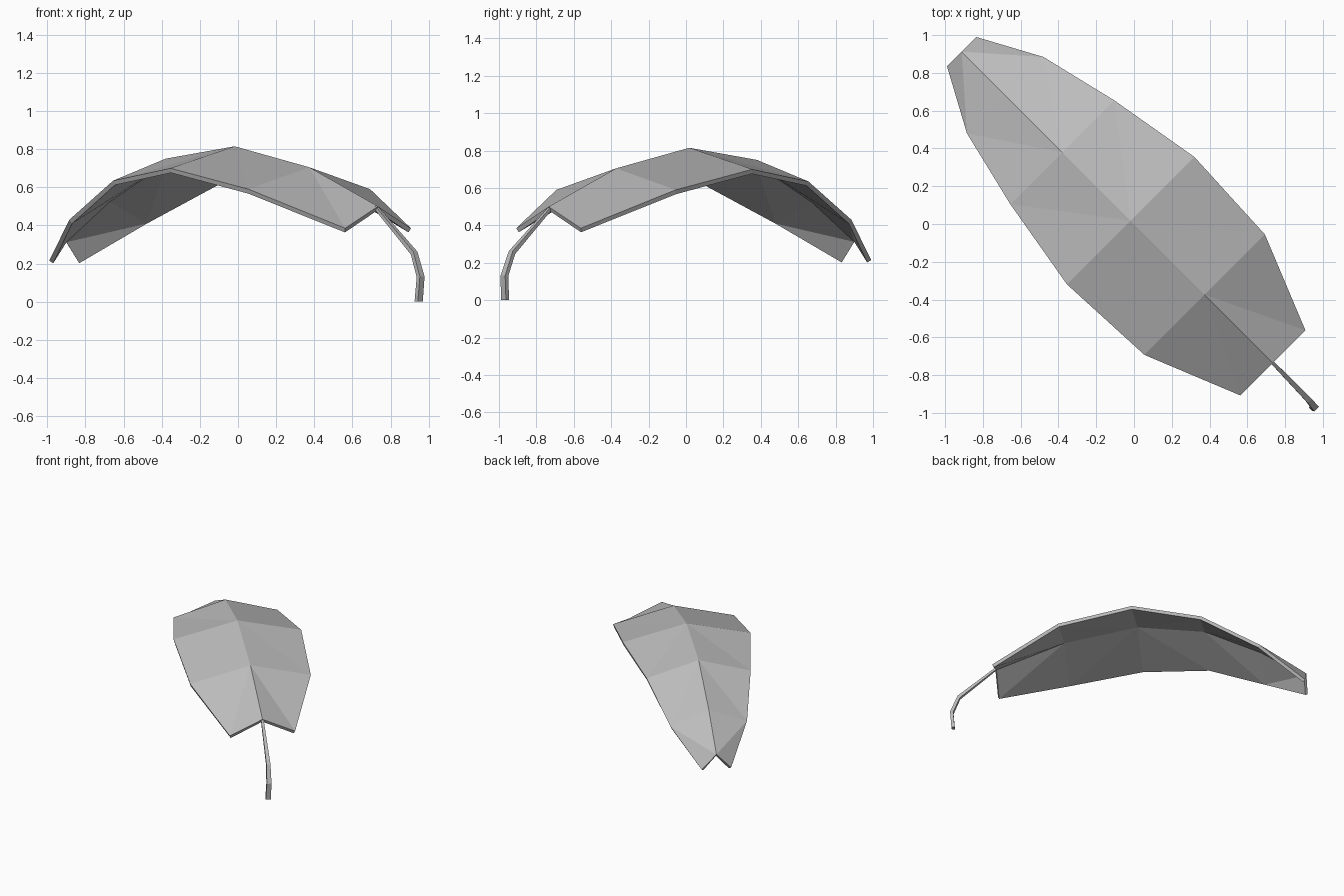
import bpy, bmesh
from math import sqrt
from mathutils import Vector

if "Cube" in bpy.data.objects:
    bpy.data.objects.remove(bpy.data.objects["Cube"])

grey = bpy.data.materials.new("leaf_grey")
grey.use_nodes = True
COLOUR = (0.5, 0.5, 0.5, 1)
grey.diffuse_color = COLOUR
grey.node_tree.nodes["Principled BSDF"].inputs["Base Color"].default_value = COLOUR

ALONG = Vector((1, -1, 0)) / sqrt(2)    # tip to stem
ACROSS = Vector((1, 1, 0)) / sqrt(2)
UP = Vector((0, 0, 1))


def place(u, v, z):
    return ALONG * u + ACROSS * v + UP * z


def make_object(name, bm):
    bmesh.ops.recalc_face_normals(bm, faces=bm.faces)
    mesh = bpy.data.meshes.new(name)
    bm.to_mesh(mesh)
    bm.free()
    mesh.materials.append(grey)
    ob = bpy.data.objects.new(name, mesh)
    bpy.context.collection.objects.link(ob)
    return ob


# Leaf blade: position along the midrib, half width, midrib height
STATIONS = [(-1.29, 0.11, 0.33), (-0.965, 0.286, 0.545), (-0.537, 0.389, 0.75),
            (-0.025, 0.477, 0.815), (0.529, 0.451, 0.705), (1.039, 0.244, 0.5)]
DROP = 0.115
RIB_FIRST = (True, False, False, True, True)   # which way each panel is folded

bm = bmesh.new()
rib = [bm.verts.new(place(u, 0, z)) for u, w, z in STATIONS]
for side in (1, -1):
    edge = [bm.verts.new(place(u, side * w, z - DROP)) for u, w, z in STATIONS]
    for i, rib_first in enumerate(RIB_FIRST):
        a, b, c, d = rib[i], rib[i + 1], edge[i + 1], edge[i]
        tris = [(a, b, c), (a, c, d)] if rib_first else [(a, b, d), (b, c, d)]
        for t in tris:
            bm.faces.new(t if side > 0 else t[::-1])
bmesh.ops.recalc_face_normals(bm, faces=bm.faces)
bm.normal_update()
if sum(f.normal.z for f in bm.faces) < 0:
    bmesh.ops.reverse_faces(bm, faces=bm.faces)
mesh = bpy.data.meshes.new("leaf_blade")
bm.to_mesh(mesh)
bm.free()
mesh.materials.append(grey)
blade = bpy.data.objects.new("leaf_blade", mesh)
bpy.context.collection.objects.link(blade)
thick = blade.modifiers.new("thickness", "SOLIDIFY")
thick.thickness = 0.025
thick.offset = -1

# Stem: rectangular section swept down a bent path (u, z, width, depth)
PATH = [(1.02, 0.497, 0.018, 0.016), (1.311, 0.255, 0.03, 0.024),
        (1.364, 0.13, 0.035, 0.024), (1.354, 0, 0.037, 0.024)]
bm = bmesh.new()
rings = []
for i, (u, z, w, h) in enumerate(PATH):
    before, after = PATH[max(i - 1, 0)], PATH[min(i + 1, len(PATH) - 1)]
    run = (ALONG * (after[0] - before[0]) + UP * (after[1] - before[1])).normalized()
    if i == len(PATH) - 1:
        run = -UP
    out = ACROSS.cross(run).normalized()
    centre = place(u, -0.014 * i / 3, z)
    rings.append([bm.verts.new(centre + ACROSS * (s * w / 2) + out * (t * h / 2))
                  for s, t in ((1, 1), (-1, 1), (-1, -1), (1, -1))])
for r, s in zip(rings, rings[1:]):
    for k in range(4):
        bm.faces.new((r[k], r[(k + 1) % 4], s[(k + 1) % 4], s[k]))
bm.faces.new(rings[0])
bm.faces.new(rings[-1])
make_object("stem", bm)
